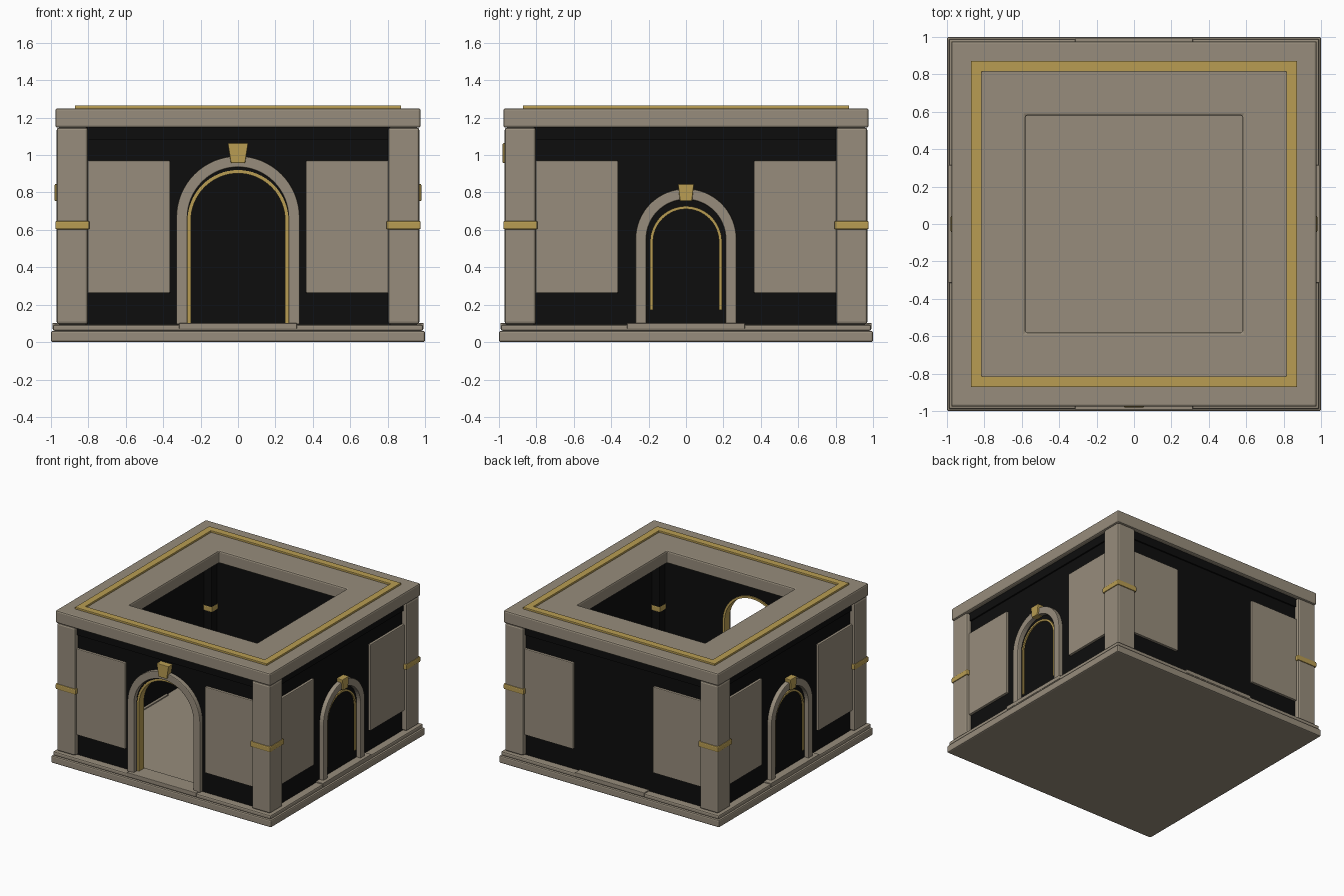
import bpy, bmesh
from math import pi, cos, sin
from mathutils import Matrix

cube = bpy.data.objects.get("Cube")
if cube:
    bpy.data.objects.remove(cube, do_unlink=True)


def material(name, rgb):
    m = bpy.data.materials.new(name)
    m.use_nodes = True
    m.diffuse_color = (*rgb, 1)
    bsdf = next(n for n in m.node_tree.nodes if n.type == 'BSDF_PRINCIPLED')
    bsdf.inputs["Base Color"].default_value = (*rgb, 1)
    return m


STONE = material("warm stone", (0.31, 0.265, 0.2))
GOLD = material("aged gold", (0.48, 0.335, 0.085))
BLACK = material("black wall", (0.004, 0.004, 0.004))


def finish(name, bm, mat, bevel=0, angle=0):
    """Turn a bmesh into an object, rotated about z to its side."""
    bmesh.ops.recalc_face_normals(bm, faces=bm.faces)
    bm.transform(Matrix.Rotation(angle, 4, 'Z'))
    mesh = bpy.data.meshes.new(name)
    bm.to_mesh(mesh)
    bm.free()
    mesh.materials.append(mat)
    ob = bpy.data.objects.new(name, mesh)
    bpy.context.collection.objects.link(ob)
    if bevel:
        mod = ob.modifiers.new("soft edges", 'BEVEL')
        mod.width = bevel
        mod.segments = 2
        mod.limit_method = 'ANGLE'
    return ob


def box(name, x, y, z, mat, bevel=0, angle=0):
    """Box from (min, max) pairs."""
    bm = bmesh.new()
    bmesh.ops.create_cube(bm, size=1)
    for v in bm.verts:
        for i, (lo, hi) in enumerate((x, y, z)):
            v.co[i] = lo if v.co[i] < 0 else hi
    return finish(name, bm, mat, bevel, angle)


def slab(name, half, z, mat, bevel=0):
    return box(name, (-half, half), (-half, half), z, mat, bevel)


def extrude_outline(name, points, y, mat, bevel=0, angle=0):
    """Extrude an x-z outline from y[0] to y[1]."""
    bm = bmesh.new()
    face = bm.faces.new([bm.verts.new((px, y[0], pz)) for px, pz in points])
    out = bmesh.ops.extrude_face_region(bm, geom=[face])
    for v in out["geom"]:
        if isinstance(v, bmesh.types.BMVert):
            v.co.y = y[1]
    return finish(name, bm, mat, bevel, angle)


def arch_line(r, bottom, spring, n=32):
    """Left foot, over the top, to right foot."""
    arc = [(-r * cos(pi * i / n), spring + r * sin(pi * i / n)) for i in range(n + 1)]
    return [(-r, bottom)] + arc + [(r, bottom)]


def arch(name, outer, inner, bottom, spring, y, mat, bevel=0, angle=0):
    pts = arch_line(outer, bottom, spring) + arch_line(inner, bottom, spring)[::-1]
    return extrude_outline(name, pts, y, mat, bevel, angle)


def keystone(name, top, bottom, z, angle):
    pts = [(-bottom, z[0]), (bottom, z[0]), (top, z[1]), (-top, z[1])]
    return extrude_outline(name, pts, (-0.98, -0.9), GOLD, 0.005, angle)


def square_ring(name, outer, inner, z, mat, bevel):
    bm = bmesh.new()
    loops = []
    for h, level in ((outer, z[0]), (outer, z[1]), (inner, z[1]), (inner, z[0])):
        loops.append([bm.verts.new((sx * h, sy * h, level))
                      for sx, sy in ((-1, -1), (1, -1), (1, 1), (-1, 1))])
    for a, b in zip(loops, loops[1:] + loops[:1]):
        for i in range(4):
            j = (i + 1) % 4
            bm.faces.new((a[i], a[j], b[j], b[i]))
    return finish(name, bm, mat, bevel)


# Stepped base and floor
slab("base_plinth", 1.0, (0, 0.06), STONE, 0.01)
slab("base_step", 0.99, (0.06, 0.093), STONE, 0.01)

# Roof slab with square opening and gold inlay
square_ring("roof_cornice", 0.977, 0.58, (1.147, 1.25), STONE, 0.012)
square_ring("roof_gold_trim", 0.872, 0.815, (1.24, 1.265), GOLD, 0.004)

SIDES = {"front": 0, "left": pi / 2, "back": pi, "right": -pi / 2}
WALL = (-0.93, -0.87)

for side, angle in SIDES.items():
    # Wall, with a doorway at the front
    if side == "front":
        outline = [(-0.93, 0.08), *arch_line(0.27, 0.08, 0.65),
                   (0.93, 0.08), (0.93, 1.15), (-0.93, 1.15)]
        extrude_outline("front_wall", outline, WALL, BLACK)
    else:
        box(side + "_wall", (-0.92, 0.92), WALL, (0.08, 1.15), BLACK, 0, angle)
    box(side + "_frieze", (-0.85, 0.85), (-0.942, -0.9), (1.08, 1.147), BLACK, 0, angle)
    box(side + "_threshold", (-0.315, 0.315), (-0.993, -0.85), (0.07, 0.102),
        STONE, 0.004, angle)

    # Raised wall panels
    for s, tag in ((-1, "a"), (1, "b")):
        xs = sorted((s * 0.363, s * 0.81))
        box(f"{side}_panel_{tag}", xs, (-0.95, -0.9), (0.262, 0.97), STONE, 0.006, angle)

    # Corner pillar, its gold band and dark inner pier
    span = (0.802, 0.97)
    box(side + "_pillar", span, (-0.97, -0.802), (0.095, 1.147), STONE, 0.014, angle)
    box(side + "_pillar_band", (0.793, 0.977), (-0.977, -0.793), (0.603, 0.648),
        GOLD, 0.008, angle)
    box(side + "_inner_pier", (0.798, 0.92), (-0.92, -0.798), (0.09, 1.147),
        BLACK, 0, angle)

# Front doorway
arch("door_arch", 0.33, 0.27, 0.095, 0.665, (-0.966, -0.9), STONE, 0.006)
arch("door_gold_lining", 0.27, 0.252, 0.095, 0.65, (-0.925, -0.86), GOLD)
keystone("door_keystone", 0.055, 0.038, (0.957, 1.064), 0)

# Blind arches on both flanks
for side in ("left", "right"):
    a = SIDES[side]
    arch(side + "_blind_arch", 0.27, 0.212, 0.095, 0.55, (-0.966, -0.9), STONE, 0.006, a)
    arch(side + "_gold_inlay", 0.192, 0.176, 0.171, 0.535, (-0.942, -0.9), GOLD, 0, a)
    keystone(side + "_keystone", 0.043, 0.032, (0.754, 0.845), a)
